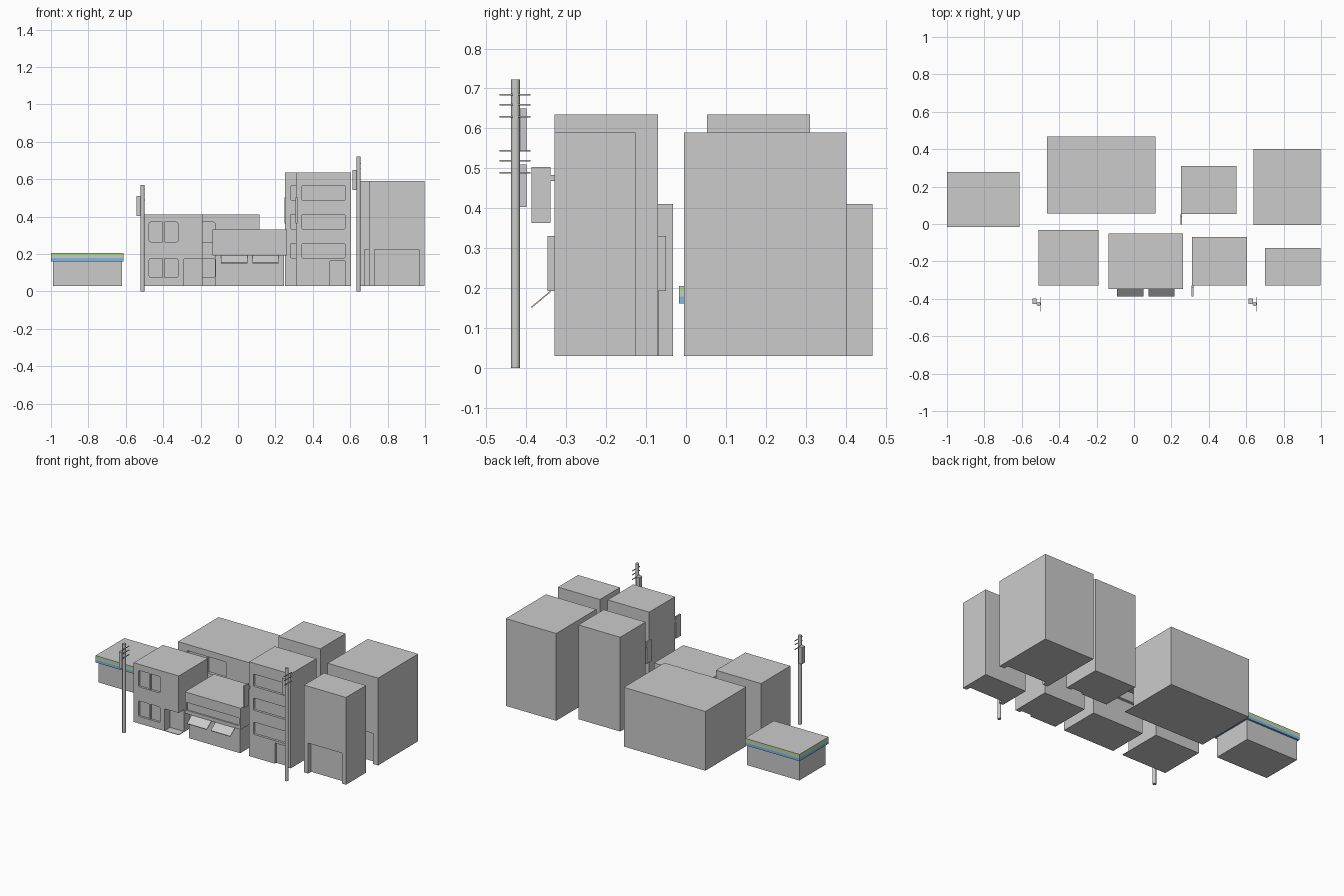
import bpy, bmesh, math
from mathutils import Vector

if "Cube" in bpy.data.objects:
    bpy.data.objects.remove(bpy.data.objects["Cube"])

BASE = 0.03  # ground floor level of the buildings


def material(name, rgb):
    m = bpy.data.materials.new(name)
    m.diffuse_color = (*rgb, 1)
    m.use_nodes = True
    m.node_tree.nodes["Principled BSDF"].inputs["Base Color"].default_value = m.diffuse_color
    return m


def finish(name, bm, mat=None):
    bmesh.ops.recalc_face_normals(bm, faces=bm.faces)
    me = bpy.data.meshes.new(name)
    bm.to_mesh(me)
    bm.free()
    ob = bpy.data.objects.new(name, me)
    bpy.context.collection.objects.link(ob)
    if mat:
        me.materials.append(mat)
    return ob


def box(name, x, y, z, mat=None, round_y=0):
    """Box from (min, max) ranges; round_y rounds the edges running along y."""
    bm = bmesh.new()
    bmesh.ops.create_cube(bm, size=1)
    for v in bm.verts:
        v.co = Vector([r[0] if c < 0 else r[1] for c, r in zip(v.co, (x, y, z))])
    if round_y:
        edges = [e for e in bm.edges if abs(e.verts[0].co.y - e.verts[1].co.y) > 1e-6]
        bmesh.ops.bevel(bm, geom=edges, offset=round_y, segments=2, affect='EDGES', profile=0.5)
    return finish(name, bm, mat)


def carve(ob, cutters):
    """Cut the recesses out of a body and discard the cutters."""
    for c in cutters:
        c.hide_render = True
        mod = ob.modifiers.new("recess", 'BOOLEAN')
        mod.operation, mod.object, mod.solver = 'DIFFERENCE', c, 'EXACT'
    dg = bpy.context.evaluated_depsgraph_get()
    me = bpy.data.meshes.new_from_object(ob.evaluated_get(dg))
    ob.modifiers.clear()
    ob.data = me
    for c in cutters:
        bpy.data.objects.remove(c)


def building(name, x, y, top, recesses):
    """recesses: (left, right as width fractions, z0, z1, depth, corner radius)."""
    body = box(name, x, y, (BASE, top))
    w = x[1] - x[0]
    cuts = [box("cutter", (x[0] + a * w, x[0] + b * w), (y[0] - 0.05, y[0] + d), (z0, z1), None, r)
            for a, b, z0, z1, d, r in recesses]
    carve(body, cuts)


# Two-storey houses with paired windows and a recessed corner entrance
def house(name, x, y, k):
    w = x[1] - x[0]
    rows = [(0.075, 0.175), (0.265, 0.37)]
    building(name, x, y, 0.41,
             [(0.11, 0.59, *r, 0.014 * k, 0.008) for r in rows]
             + [(0.69, 1.1, BASE - 0.02, 0.173, 0.055 * k, 0)])
    for i, r in enumerate(rows):
        mid = x[0] + 0.35 * w
        box(f"{name}_mullion_{i}", (mid - 0.005, mid + 0.005), (y[0] + 0.004, y[0] + 0.016 * k), r)
    # entrance floor
    box(name + "_entrance_floor", (x[0] + 0.69 * w, x[1]), (y[0], y[0] + 0.055 * k), (BASE, BASE + 0.003))


house("small_house", (-0.51, -0.19), (-0.33, -0.033), 1)
house("large_house", (-0.465, 0.115), (0.055, 0.467), 1.4)


# Tall office blocks with window bands, a door and a hanging sign
def office(name, x, y):
    building(name, x, y, 0.635,
             [(0.1, 0.9, z, z + 0.079, 0.015, 0.01) for z in (0.178, 0.333, 0.486)]
             + [(0.62, 0.89, BASE - 0.02, 0.163, 0.015, 0)])
    sx = (x[0] - 0.002, x[0] + 0.007)
    box(name + "_sign", sx, (y[0] - 0.057, y[0] - 0.01), (0.363, 0.503))
    box(name + "_sign_bracket", sx, (y[0] - 0.01, y[0]), (0.468, 0.483))


office("front_office", (0.31, 0.605), (-0.33, -0.07))
office("rear_office", (0.25, 0.547), (0.053, 0.31))

# Garage blocks with one wide opening
for name, x, y in (("front_garage", (0.7, 0.998), (-0.33, -0.127)),
                   ("rear_garage", (0.64, 0.998), (-0.005, 0.402))):
    building(name, x, y, 0.59, [(0.1, 0.9, BASE - 0.02, 0.225, 0.03, 0)])

# Shop with an overhanging upper floor and two sloping awnings
box("shop_ground_floor", (-0.12, 0.245), (-0.328, -0.068), (BASE, 0.195))
upper = box("shop_upper_floor", (-0.135, 0.262), (-0.347, -0.05), (0.193, 0.33))
carve(upper, [box("cutter", (-0.122, 0.249), (-0.4, -0.339), (0.215, 0.265))])
for i, (a, b) in enumerate(((-0.09, 0.05), (0.078, 0.217))):
    bm = bmesh.new()
    prof = [(-0.34, 0.193), (-0.387, 0.154), (-0.387, 0.15), (-0.34, 0.189)]
    f = bm.faces.new([bm.verts.new((a, py, pz)) for py, pz in prof])
    ext = bmesh.ops.extrude_face_region(bm, geom=[f])
    bmesh.ops.translate(bm, vec=(b - a, 0, 0),
                        verts=[g for g in ext["geom"] if isinstance(g, bmesh.types.BMVert)])
    finish(f"shop_awning_{i}", bm)

# Corner store: body, glass panes and striped fascia with flat roof
pane = material("pane", (0.78, 0.78, 0.78))
box("store_body", (-0.99, -0.62), (-0.002, 0.265), (BASE, 0.163))
for i, (a, b) in enumerate(((-0.93, -0.82), (-0.8, -0.73), (-0.725, -0.655))):
    box(f"store_window_{i}", (a, b), (-0.004, 0.0), (0.033 if i == 0 else 0.055, 0.16), pane)
stripes = (("blue", 0.161, 0.179, material("blue", (0.2, 0.5, 0.75))),
           ("pale", 0.179, 0.191, None),
           ("green", 0.191, 0.202, material("green", (0.4, 0.75, 0.25))),
           ("roof", 0.202, 0.205, None))
for label, z0, z1, mat in stripes:
    box(f"store_fascia_{label}", (-1.0, -0.612), (-0.017, 0.277), (z0, z1), mat)

# Utility poles with crossbars and a transformer box
for n, (px, dz) in enumerate(((-0.51, 0.0), (0.645, 0.14))):
    py, top = -0.427, (0.57, 0.722)[n]
    bm = bmesh.new()
    bmesh.ops.create_cone(bm, cap_ends=True, segments=12, radius1=0.011, radius2=0.011, depth=top)
    bmesh.ops.translate(bm, verts=bm.verts, vec=(px, py, top / 2))
    pole = finish(f"pole_{n}", bm)
    for p in pole.data.polygons:
        p.use_smooth = abs(p.normal.z) < 0.5
    for i, z in enumerate((0.489, 0.519, 0.544)):
        box(f"pole_{n}_crossbar_{i}", (px + 0.009, px + 0.013), (-0.467, -0.39), (z + dz - 0.002, z + dz + 0.002))
    box(f"pole_{n}_transformer", (px - 0.034, px - 0.01), (-0.428, -0.399), (0.403 + dz, 0.51 + dz))
